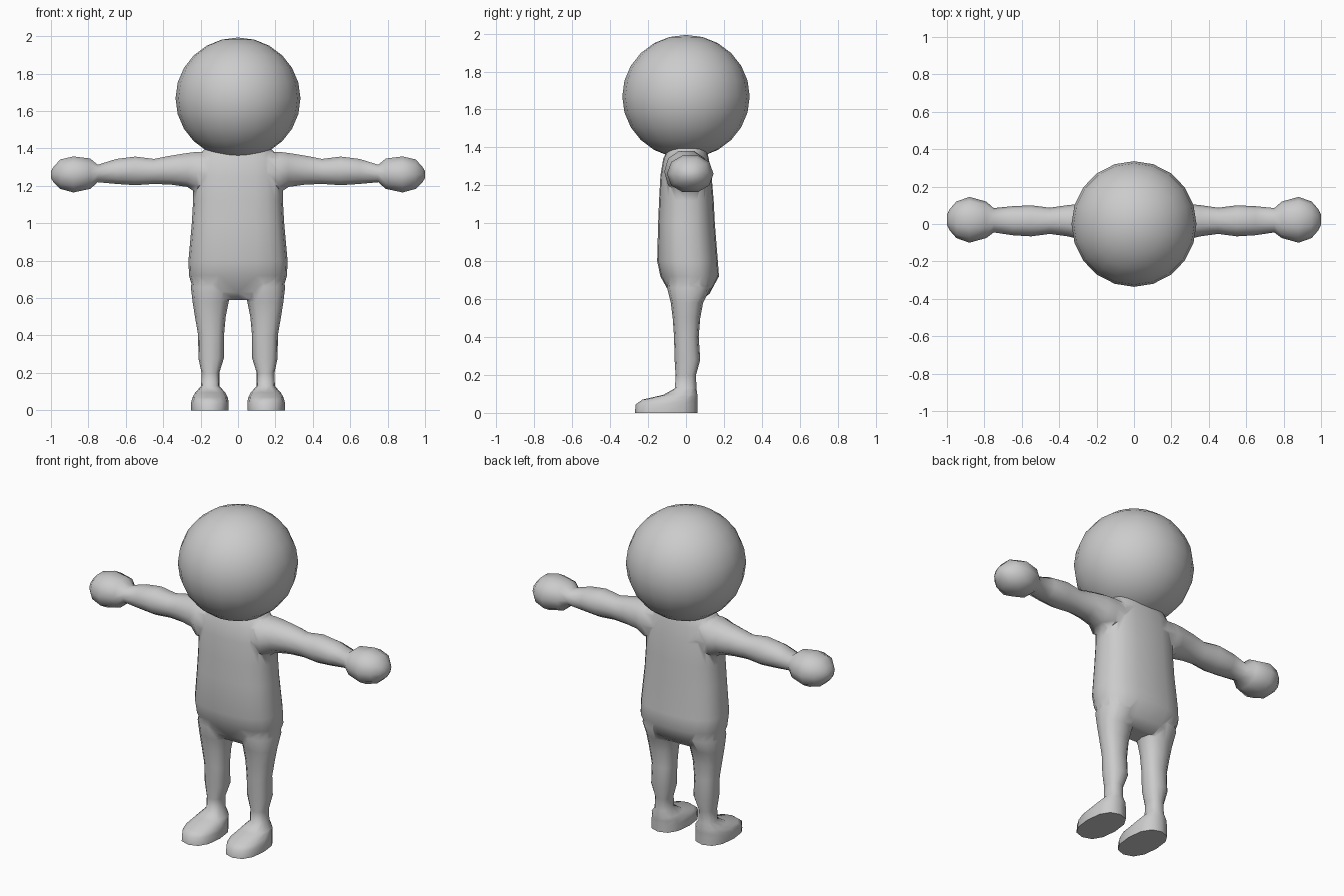
import bpy, bmesh, math

if "Cube" in bpy.data.objects:
    bpy.data.objects.remove(bpy.data.objects["Cube"])


def section(u0, u1, v0, v1, sides, power):
    """Rounded-box outline that fills the given extents."""
    pts = []
    for i in range(sides):
        a = 2 * math.pi * i / sides
        c, s = math.cos(a), math.sin(a)
        u = math.copysign(abs(c) ** (2 / power), c)
        v = math.copysign(abs(s) ** (2 / power), s)
        pts.append(((u0 + u1) / 2 + u * (u1 - u0) / 2,
                    (v0 + v1) / 2 + v * (v1 - v0) / 2))
    return pts


def loft(name, rings, place, sides, power):
    """Skin a row of sections; place(t, u, v) gives the 3D point."""
    bm = bmesh.new()
    loops = [[bm.verts.new(place(t, u, v)) for u, v in section(*ext, sides, power)]
             for t, *ext in rings]
    for a, b in zip(loops, loops[1:]):
        for i in range(sides):
            j = (i + 1) % sides
            bm.faces.new((a[i], a[j], b[j], b[i]))
    bm.faces.new(loops[0])
    bm.faces.new(loops[-1])
    bmesh.ops.recalc_face_normals(bm, faces=bm.faces)
    me = bpy.data.meshes.new(name)
    bm.to_mesh(me)
    bm.free()
    ob = bpy.data.objects.new(name, me)
    bpy.context.collection.objects.link(ob)
    return ob


def smooth(ob, degrees):
    bpy.ops.object.select_all(action='DESELECT')
    ob.select_set(True)
    bpy.context.view_layer.objects.active = ob
    bpy.ops.object.shade_smooth_by_angle(angle=math.radians(degrees))


# Torso: z, x extents, y extents
torso = [(z, -w, w, f, b) for z, w, f, b in [
    (0.59, 0.19, -0.05, 0.08), (0.63, 0.235, -0.085, 0.125),
    (0.72, 0.262, -0.135, 0.174), (0.80, 0.265, -0.152, 0.168),
    (1.00, 0.247, -0.147, 0.152), (1.12, 0.24, -0.142, 0.146),
    (1.25, 0.24, -0.135, 0.135), (1.34, 0.225, -0.12, 0.12),
    (1.385, 0.19, -0.10, 0.11), (1.42, 0.15, -0.09, 0.10)]]
body = loft("body", torso, lambda t, u, v: (u, v, t), 20, 2.5)

# Arm with ball hand: x, y extents, z extents
arm = [
    (0.10, -0.10, 0.11, 1.18, 1.38), (0.22, -0.115, 0.12, 1.155, 1.387),
    (0.27, -0.085, 0.11, 1.19, 1.38), (0.36, -0.065, 0.10, 1.203, 1.365),
    (0.45, -0.053, 0.087, 1.207, 1.347), (0.55, -0.066, 0.10, 1.20, 1.36),
    (0.65, -0.06, 0.095, 1.207, 1.347), (0.75, -0.045, 0.085, 1.217, 1.315),
    (0.79, -0.075, 0.12, 1.18, 1.35), (0.88, -0.10, 0.145, 1.16, 1.362),
    (0.95, -0.075, 0.12, 1.18, 1.345), (0.985, -0.035, 0.08, 1.215, 1.305),
    (1.00, -0.005, 0.05, 1.24, 1.28)]

# Leg with shoe: z, x extents, y extents
leg = [
    (0.00, 0.05, 0.25, -0.27, 0.06), (0.045, 0.05, 0.25, -0.265, 0.06),
    (0.07, 0.055, 0.243, -0.23, 0.06), (0.095, 0.068, 0.228, -0.12, 0.06),
    (0.13, 0.10, 0.197, -0.058, 0.055), (0.20, 0.10, 0.195, -0.055, 0.053),
    (0.28, 0.075, 0.212, -0.06, 0.075), (0.40, 0.075, 0.213, -0.063, 0.067),
    (0.50, 0.066, 0.23, -0.07, 0.075), (0.58, 0.05, 0.243, -0.08, 0.09),
    (0.66, 0.02, 0.252, -0.10, 0.13), (0.75, 0.04, 0.235, -0.09, 0.11)]

limbs = []
for s in (-1, 1):
    limbs.append(loft("arm", arm, lambda t, u, v: (s * t, u, v), 10, 2.15))
    limbs.append(loft("leg", leg, lambda t, u, v: (s * u, v, t), 12, 2.4))

# Merge limbs into the torso
for limb in limbs:
    bpy.context.view_layer.objects.active = body
    mod = body.modifiers.new("join", 'BOOLEAN')
    mod.operation, mod.solver, mod.object = 'UNION', 'EXACT', limb
    bpy.ops.object.modifier_apply(modifier=mod.name)
    bpy.data.objects.remove(limb)
smooth(body, 62)

# Head
bpy.ops.mesh.primitive_uv_sphere_add(segments=20, ring_count=12, radius=1,
                                     location=(0, 0, 1.668))
head = bpy.context.object
head.name = "head"
head.scale = (0.334, 0.336, 0.325)
smooth(head, 62)
